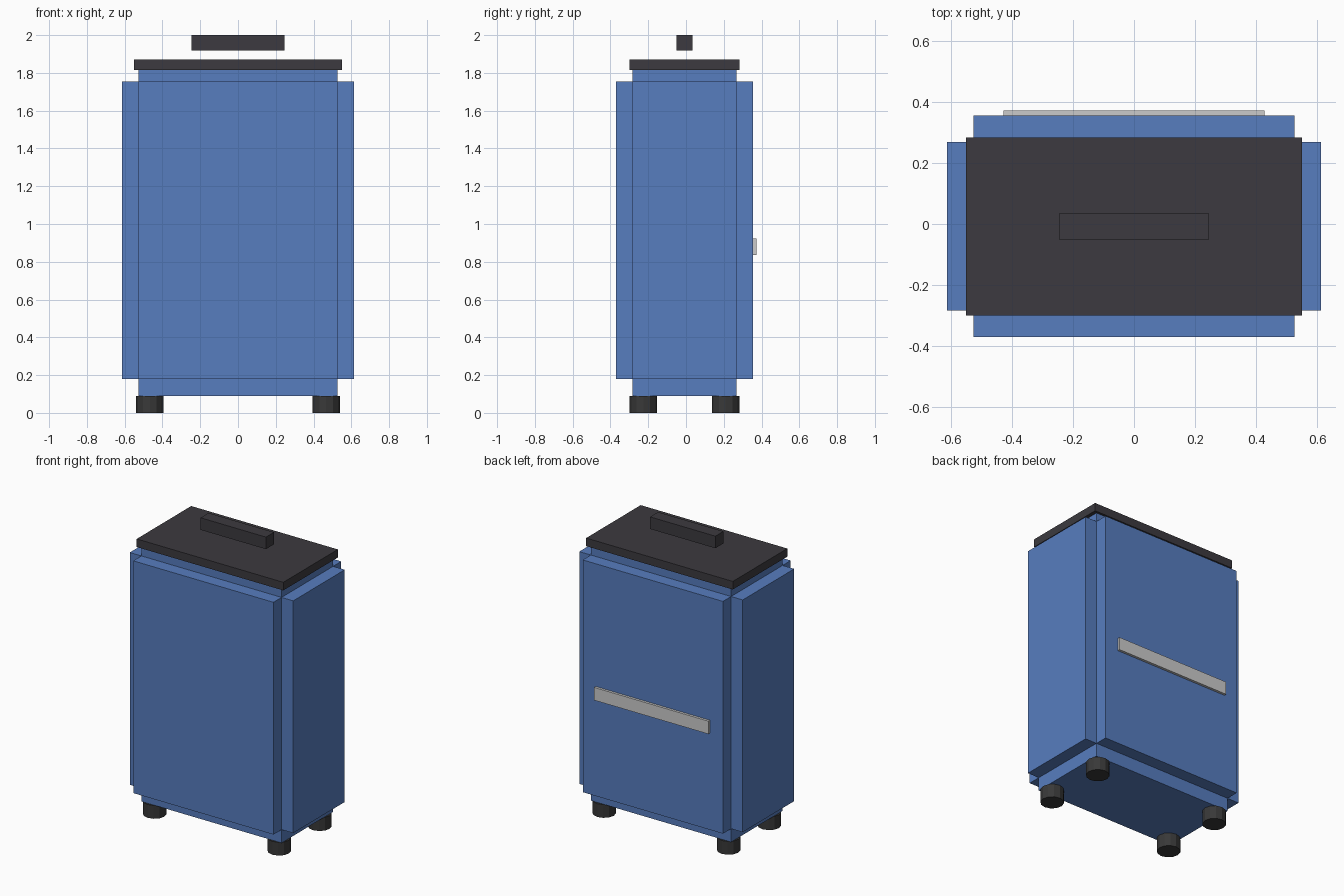
import bpy

if "Cube" in bpy.data.objects:
    bpy.data.objects.remove(bpy.data.objects["Cube"])

CY = -0.008  # body centre in y (the rear strip offsets it from the origin)


def material(name, rgb):
    m = bpy.data.materials.new(name)
    m.diffuse_color = (*rgb, 1.0)
    m.use_nodes = True
    m.node_tree.nodes["Principled BSDF"].inputs["Base Color"].default_value = m.diffuse_color
    return m


BLUE = material("blue_paint", (0.095, 0.205, 0.52))
DARK = material("dark_plastic", (0.045, 0.042, 0.05))
RUBBER = material("rubber", (0.04, 0.04, 0.04))


def box(name, x, y, z, mat=None):
    """Box from (min, max) ranges on each axis."""
    bpy.ops.mesh.primitive_cube_add(size=1, location=[sum(r) / 2 for r in (x, y, z)])
    ob = bpy.context.object
    ob.name = name
    ob.scale = [r[1] - r[0] for r in (x, y, z)]
    bpy.ops.object.transform_apply(location=False, rotation=False, scale=True)
    if mat:
        ob.data.materials.append(mat)
    return ob


# Core body
W, D = 0.526, 0.276
box("body", (-W, W), (CY - D, CY + D), (0.09, 1.815), BLUE)

# Raised panels on the four sides
PZ = (0.18, 1.755)
T = 0.087
box("front_panel", (-W, W), (CY - D - T, CY - D), PZ, BLUE)
box("back_panel", (-W, W), (CY + D, CY + D + T), PZ, BLUE)
box("left_panel", (-W - T, -W), (CY - D, CY + D), PZ, BLUE)
box("right_panel", (W, W + T), (CY - D, CY + D), PZ, BLUE)

# Lid and the handle above it
box("lid", (-0.55, 0.55), (CY - 0.292, CY + 0.292), (1.815, 1.87), DARK)
box("top_handle", (-0.245, 0.245), (CY - 0.043, CY + 0.043), (1.918, 2.0), DARK)

# Grey strip on the back
box("back_strip", (-0.428, 0.428), (CY + D + T, 0.372), (0.836, 0.923))

# Four round feet
for sx, side in ((-1, "left"), (1, "right")):
    for sy, end in ((-1, "front"), (1, "back")):
        bpy.ops.mesh.primitive_cylinder_add(
            vertices=12, radius=0.073, depth=0.09,
            location=(sx * 0.467, CY + sy * 0.218, 0.045))
        foot = bpy.context.object
        foot.name = f"{end}_{side}_foot"
        foot.data.materials.append(RUBBER)
